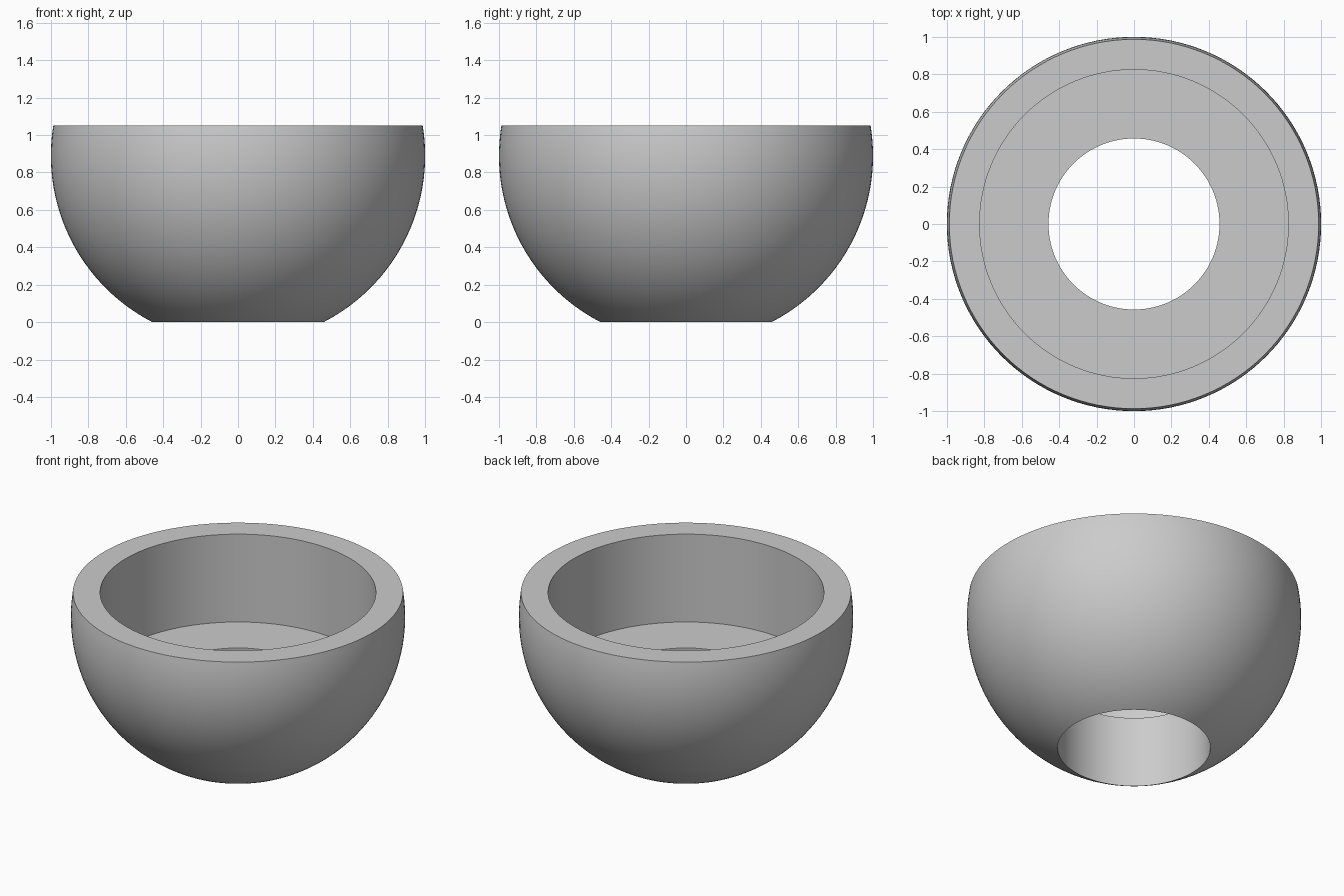
import bpy
import bmesh
from math import sqrt, asin, sin, cos, tau
from mathutils import Matrix, Vector

if "Cube" in bpy.data.objects:
    bpy.data.objects.remove(bpy.data.objects["Cube"], do_unlink=True)

SEGMENTS = 128
ARC_STEPS = 40
HEIGHT = 1.05
BORE_RADIUS = 0.457
POCKET_RADIUS = 0.825
FLOOR_Z = 0.47
CENTRE_Z = sqrt(1 - BORE_RADIUS ** 2)  # unit sphere cut flat at the bore

# Plain grey material
grey = bpy.data.materials.new("plain grey")
grey.use_nodes = True
colour = (0.6, 0.6, 0.6, 1)
grey.diffuse_color = colour
grey.node_tree.nodes["Principled BSDF"].inputs["Base Color"].default_value = colour

# Closed half section: spherical outside, then rim, pocket wall, floor and bore
low, high = asin(-CENTRE_Z), asin(HEIGHT - CENTRE_Z)
angles = [low + (high - low) * i / ARC_STEPS for i in range(ARC_STEPS + 1)]
section = [(cos(a), CENTRE_Z + sin(a)) for a in angles]
section += [(POCKET_RADIUS, HEIGHT), (POCKET_RADIUS, FLOOR_Z), (BORE_RADIUS, FLOOR_Z)]

# Turn the section around the vertical axis
bm = bmesh.new()
rings = []
for s in range(SEGMENTS):
    turn = Matrix.Rotation(tau * s / SEGMENTS, 3, "Z")
    rings.append([bm.verts.new(turn @ Vector((r, 0, z))) for r, z in section])
for s, ring in enumerate(rings):
    following = rings[(s + 1) % SEGMENTS]
    for i in range(len(section)):
        j = (i + 1) % len(section)
        bm.faces.new((ring[i], following[i], following[j], ring[j]))
bmesh.ops.recalc_face_normals(bm, faces=bm.faces)

mesh = bpy.data.meshes.new("round_bowl")
bm.to_mesh(mesh)
bm.free()
mesh.materials.append(grey)
bowl = bpy.data.objects.new("round_bowl", mesh)
bpy.context.collection.objects.link(bowl)

# Smooth curved walls, crisp rims
bpy.ops.object.select_all(action="DESELECT")
bowl.select_set(True)
bpy.context.view_layer.objects.active = bowl
bpy.ops.object.shade_smooth_by_angle(angle=0.5)
